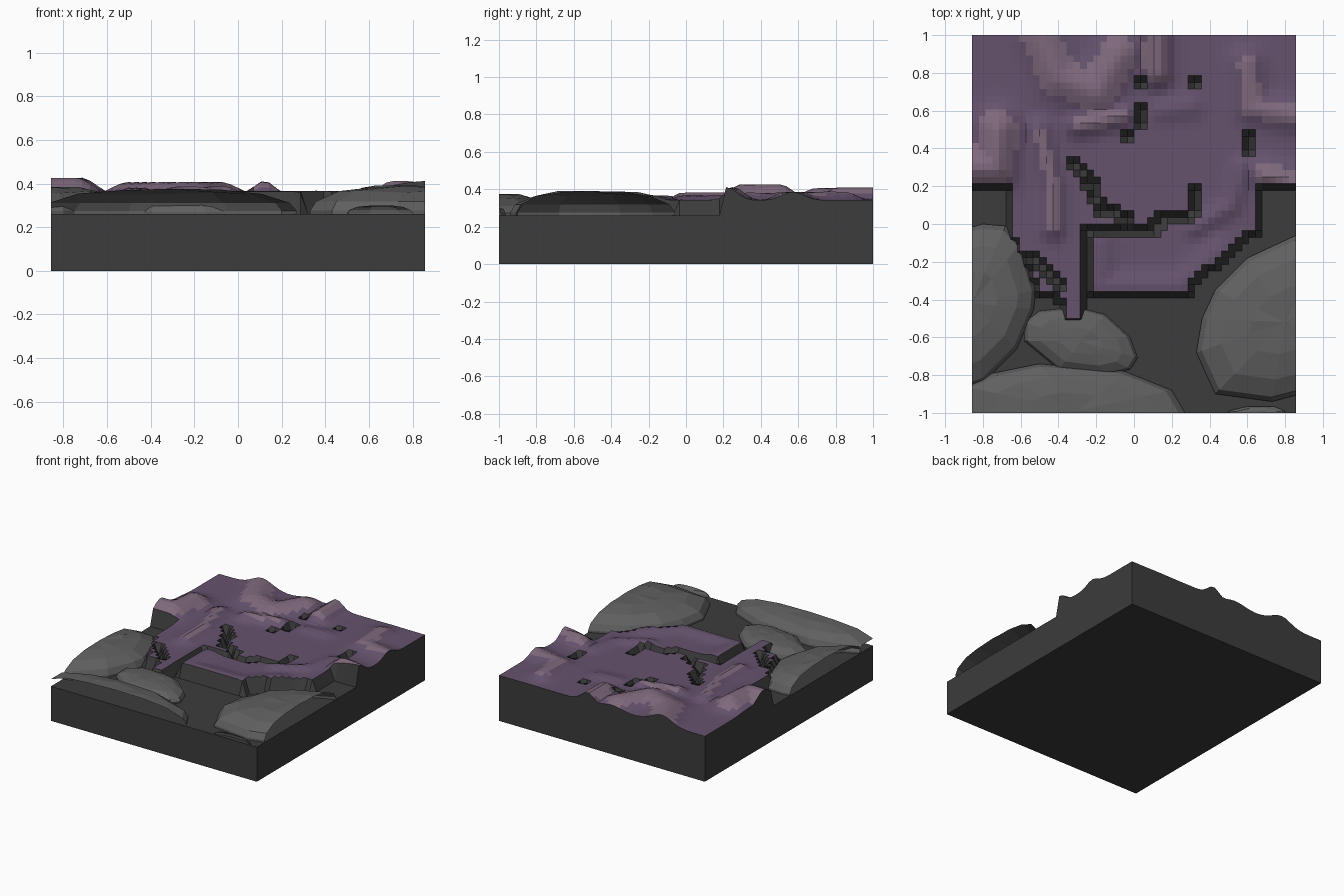
import bpy, bmesh, math
from mathutils import Vector
from mathutils.geometry import intersect_point_line

if "Cube" in bpy.data.objects:
    bpy.data.objects.remove(bpy.data.objects["Cube"])

HX, HY, FLOOR = 0.857, 1.0, 0.26
NX, NY = 48, 56


def material(name, rgb):
    m = bpy.data.materials.new(name)
    m.diffuse_color = (*rgb, 1)
    m.use_nodes = True
    m.node_tree.nodes["Principled BSDF"].inputs["Base Color"].default_value = m.diffuse_color
    return m


dark = material("dark_rock", (0.045, 0.045, 0.045))
stone = material("stone_grey", (0.115, 0.115, 0.115))
purple = material("purple_low", (0.13, 0.085, 0.155))
light_purple = material("purple_high", (0.21, 0.14, 0.2))


def distance(x, y, path):
    p, best = Vector((x, y)), 9
    for a, b in zip(path, path[1:] or path):
        if a == b:
            q = Vector(a)
        else:
            q, t = intersect_point_line(p, Vector(a), Vector(b))
            q = Vector(a).lerp(Vector(b), min(1, max(0, t)))
        best = min(best, (p - q.to_2d()).length)
    return best


def inside(x, y, poly):
    hit = False
    for (x1, y1), (x2, y2) in zip(poly, poly[1:] + poly[:1]):
        if (y1 > y) != (y2 > y) and x < x1 + (y - y1) * (x2 - x1) / (y2 - y1):
            hit = not hit
    return hit


# Outline of the raised purple ground
RAISED = [(-.9, .195), (-.66, .195), (-.66, -.06), (-.5, -.36), (-.38, -.41),
          (-.38, -.52), (-.27, -.52), (-.27, -.37), (.29, -.37), (.29, -.31),
          (.36, -.27), (.5, -.17), (.65, -.03), (.65, .195), (.9, .195),
          (.9, 1.1), (-.9, 1.1)]

# Cracks and pits that drop to the floor
CRACKS = [
    [(-.25, -.4), (-.25, -.036), (.11, -.036), (.14, .036), (.29, .036), (.32, .07), (.32, .18)],
    [(-.32, .32), (-.21, .19), (-.18, .07), (-.11, .07), (-.02, 0)],
    [(.036, .54), (.036, .61)], [(-.036, .464)], [(.607, .4), (.607, .464)],
    [(.036, .75)], [(.32, .75)],
    [(-.54, -.18), (-.39, -.33)],
]

# Soft ridges: path, width, rise
RIDGES = [
    ([(-.857, .3), (-.74, .3), (-.72, .5)], .1, .085),
    ([(-.5, 1), (-.4, .78), (-.2, .7), (-.08, .9)], .11, .065),
    ([(.12, 1), (.12, .8)], .07, .07),
    ([(.6, .85), (.62, .62), (.857, .57)], .08, .045),
    ([(.857, .22), (.7, .26)], .07, .07),
    ([(-.5, .5), (-.43, .2), (-.43, -.02)], .06, .04),
    ([(-.3, .52), (-.05, .58)], .06, .045),
    ([(.57, .3), (.52, .1), (.32, -.02)], .05, .025),
    ([(-.18, -.1), (-.18, -.33), (.25, -.33), (.45, -.15)], .07, .025),
    ([(.15, .6), (.3, .62)], .06, .02),
]


def height(x, y):
    if not inside(x, y, RAISED) or any(distance(x, y, c) < .019 for c in CRACKS):
        return FLOOR
    return .342 + max(h * math.exp(-(distance(x, y, p) / w) ** 2) for p, w, h in RIDGES)


def finish(bm, name, mats):
    me = bpy.data.meshes.new(name)
    bm.to_mesh(me)
    bm.free()
    for m in mats:
        me.materials.append(m)
    ob = bpy.data.objects.new(name, me)
    bpy.context.collection.objects.link(ob)


# Terrain block: stepped height grid with straight walls and a base
bm = bmesh.new()
grid = [[None] * (NX + 1) for _ in range(NY + 1)]
for j in range(NY + 1):
    for i in range(NX + 1):
        x, y = -HX + 2 * HX * i / NX, -HY + 2 * HY * j / NY
        grid[j][i] = bm.verts.new((x, y, height(x, y)))
for j in range(NY):
    for i in range(NX):
        f = bm.faces.new((grid[j][i], grid[j][i + 1], grid[j + 1][i + 1], grid[j + 1][i]))
        zs = [v.co.z for v in f.verts]
        if min(zs) > FLOOR + .01:
            f.material_index = 2 if sum(zs) / 4 > .372 else 1
rim = [e for e in bm.edges if e.is_boundary]
ext = bmesh.ops.extrude_edge_only(bm, edges=rim)["geom"]
for g in ext:
    if isinstance(g, bmesh.types.BMVert):
        g.co.z = 0
    elif isinstance(g, bmesh.types.BMFace):
        g.material_index = 0
base = [g for g in ext if isinstance(g, bmesh.types.BMEdge) and all(v.co.z == 0 for v in g.verts)]
bmesh.ops.edgeloop_fill(bm, edges=base, mat_nr=0)
bmesh.ops.recalc_face_normals(bm, faces=bm.faces)
finish(bm, "terrain_block", (dark, purple, light_purple))


# Boulders: faceted dome shells, trimmed at the block walls
def boulder(name, outline, centre, top):
    bm = bmesh.new()
    c, n, rise = Vector(centre), len(outline), top - FLOOR
    rings = []
    for s, h in ((1, -.02), (1, .12), (.94, .45), (.72, .8), (.4, .96)):
        ring = []
        for k, p in enumerate(outline):
            q = c + (Vector(p) - c) * s
            wobble = .04 * math.sin(k * 2.3 + s * 9) if s < .9 else 0
            ring.append(bm.verts.new((q.x, q.y, FLOOR + rise * (h + wobble))))
        rings.append(ring)
    for lo, hi in zip(rings, rings[1:]):
        for k in range(n):
            bm.faces.new((lo[k], lo[(k + 1) % n], hi[(k + 1) % n], hi[k]))
    apex = bm.verts.new((c.x, c.y, top))
    for k in range(n):
        bm.faces.new((rings[-1][k], rings[-1][(k + 1) % n], apex))
    bmesh.ops.recalc_face_normals(bm, faces=bm.faces)
    for co, no in (((HX, 0, 0), (1, 0, 0)), ((-HX, 0, 0), (-1, 0, 0)), ((0, -HY, 0), (0, -1, 0))):
        bmesh.ops.bisect_plane(bm, geom=bm.verts[:] + bm.edges[:] + bm.faces[:],
                               plane_co=co, plane_no=no, clear_outer=True)
    finish(bm, name, (stone,))


boulder("left_boulder", [(-.8, 0), (-1.1, -.08), (-1.2, -.4), (-1.1, -.8), (-.857, -.86), (-.8, -.84),
                         (-.62, -.66), (-.53, -.45), (-.52, -.35), (-.6, -.1), (-.68, -.01)],
        (-.86, -.42), .385)
boulder("front_boulder", [(-.9, -.86), (-.9, -1.1), (-.4, -1.25), (.1, -1.15), (.27, -1), (.2, -.88),
                          (-.05, -.78), (-.5, -.74), (-.75, -.79)],
        (-.3, -.99), .375)
boulder("small_boulder", [(-.58, -.52), (-.58, -.62), (-.4, -.77), (-.15, -.8), (-.02, -.77), (.02, -.71),
                          (-.02, -.6), (-.15, -.48), (-.3, -.44), (-.5, -.46)],
        (-.28, -.62), .335)
boulder("right_boulder", [(.33, -.68), (.43, -.9), (.73, -.94), (1, -.87), (1.25, -.7), (1.25, -.3),
                          (1.05, -.05), (.857, -.06), (.6, -.18), (.43, -.35), (.36, -.5)],
        (.8, -.52), .39)
boulder("corner_boulder", [(.5, -.99), (.52, -1.05), (.65, -1.1), (.8, -1.05), (.8, -.99), (.74, -.965), (.6, -.965)],
        (.65, -1.0), .30)
